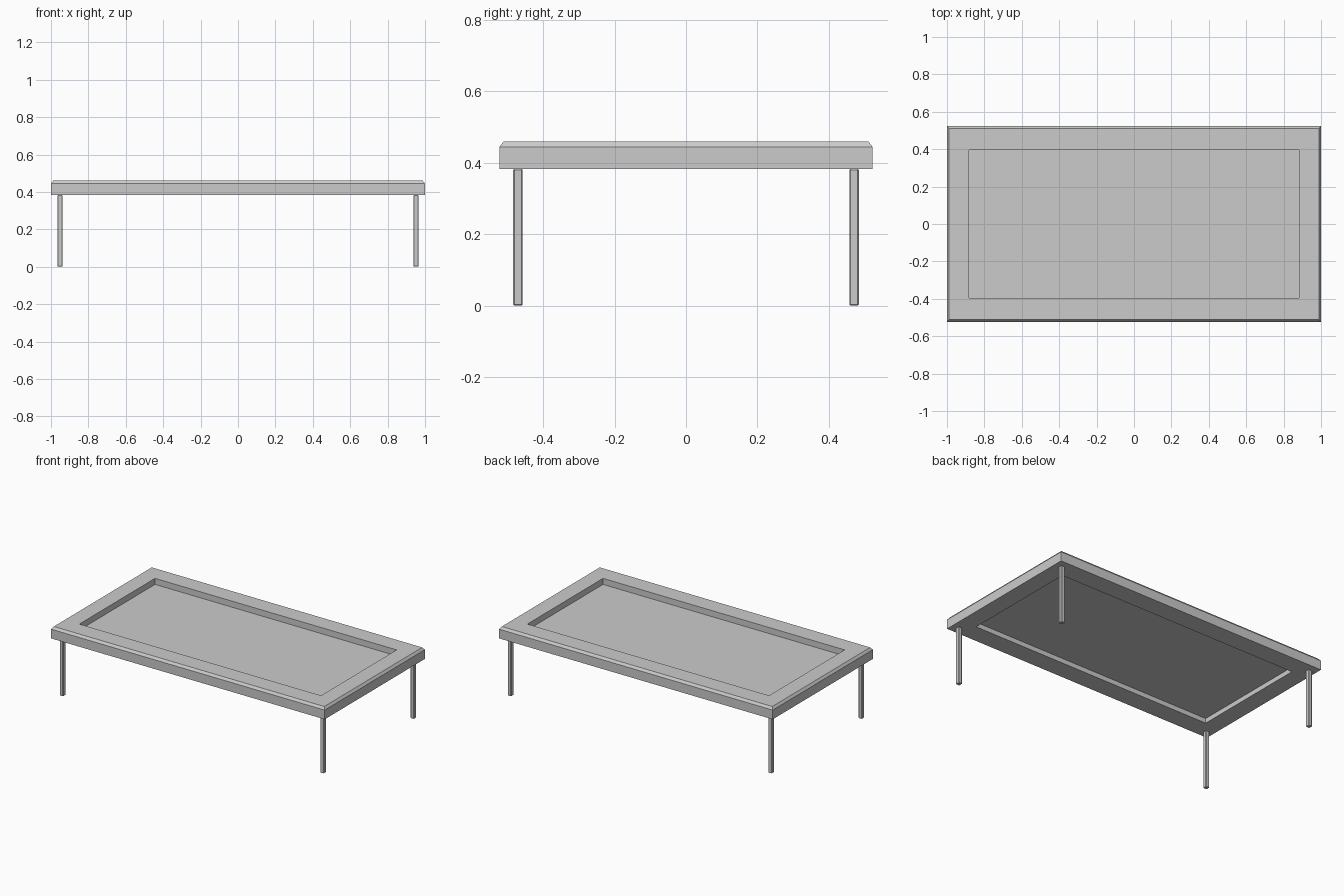
import bpy, bmesh

if "Cube" in bpy.data.objects:
    bpy.data.objects.remove(bpy.data.objects["Cube"])

HX, HY = 1.0, 0.523          # outer half sizes
IX, IY = 0.883, 0.395        # opening half sizes
Z0, Z1, Z2 = 0.383, 0.444, 0.46
CH = 0.012                   # chamfer inset


def finish(name, bm):
    bmesh.ops.recalc_face_normals(bm, faces=bm.faces)
    mesh = bpy.data.meshes.new(name)
    bm.to_mesh(mesh)
    bm.free()
    ob = bpy.data.objects.new(name, mesh)
    bpy.context.collection.objects.link(ob)
    return ob


def box(name, size, loc, bevel=0.0):
    bm = bmesh.new()
    bmesh.ops.create_cube(bm, size=1)
    for v in bm.verts:
        v.co = [c * s + l for c, s, l in zip(v.co, size, loc)]
    if bevel:
        bmesh.ops.bevel(bm, geom=bm.edges[:], offset=bevel, segments=1, affect='EDGES')
    return finish(name, bm)


# Frame: rectangular rings joined around a closed cross-section
rings = [(HX, HY, Z0), (HX, HY, Z1), (HX - CH, HY - CH, Z2),
         (IX, IY, Z2), (IX, IY, Z0)]
bm = bmesh.new()
loops = [[bm.verts.new((sx * x, sy * y, z))
          for sx, sy in ((-1, -1), (1, -1), (1, 1), (-1, 1))] for x, y, z in rings]
for i, a in enumerate(loops):
    b = loops[(i + 1) % len(loops)]
    for j in range(4):
        k = (j + 1) % 4
        bm.faces.new((a[j], a[k], b[k], b[j]))
finish("top_frame", bm)

# Thin sunken panel inside the frame
box("inset_panel", (2 * IX, 2 * IY, 0.006), (0, 0, 0.417))

# Four slim legs with slightly eased edges
for sx, xn in ((-1, "left"), (1, "right")):
    for sy, yn in ((-1, "front"), (1, "back")):
        box(f"{yn}_{xn}_leg", (0.026, 0.026, Z0), (sx * 0.952, sy * 0.471, Z0 / 2), 0.003)
